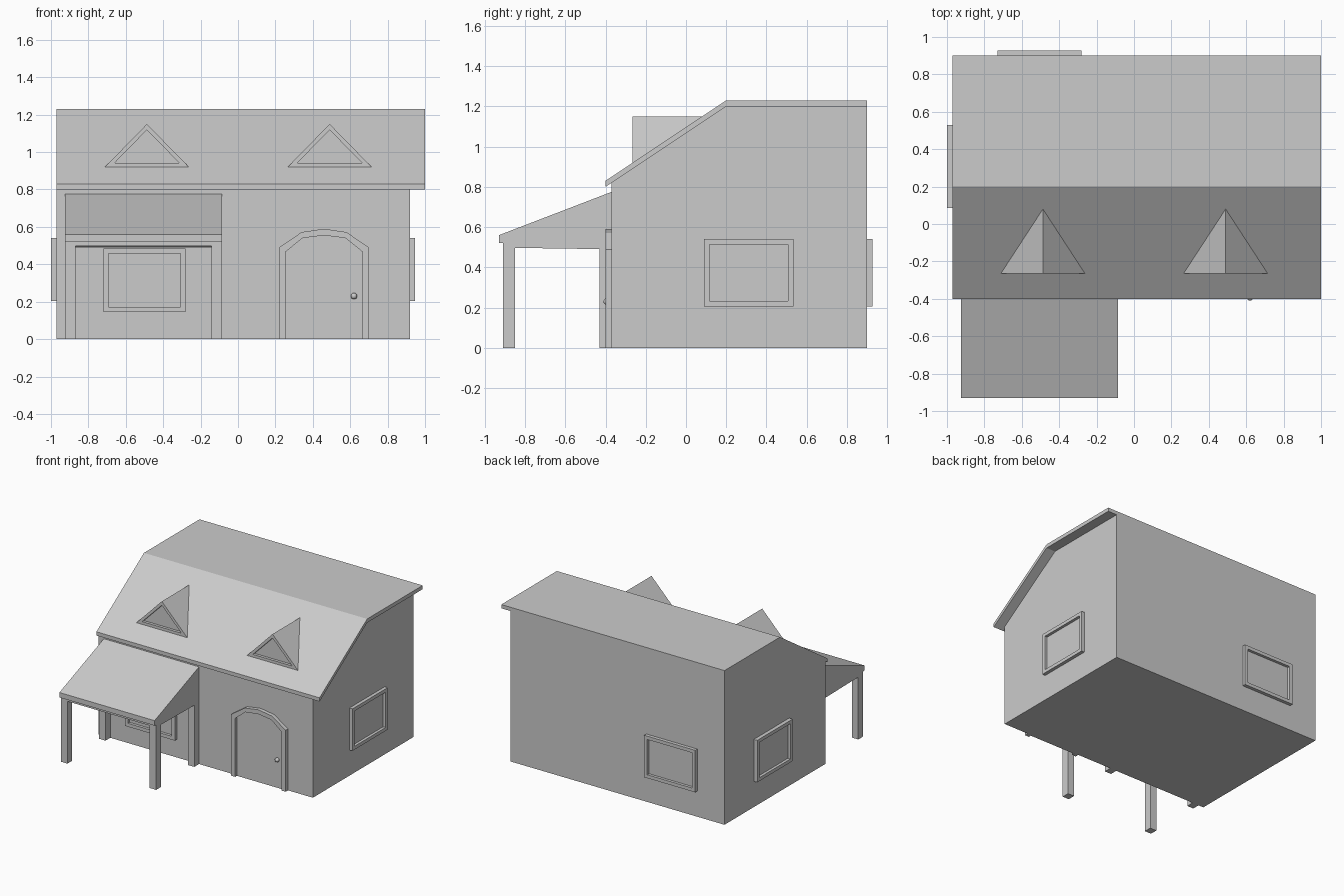
import bpy, bmesh
from mathutils import Vector

if "Cube" in bpy.data.objects:
    bpy.data.objects.remove(bpy.data.objects["Cube"])


def finish(name, bm):
    mesh = bpy.data.meshes.new(name)
    bm.to_mesh(mesh)
    bm.free()
    ob = bpy.data.objects.new(name, mesh)
    bpy.context.collection.objects.link(ob)
    return ob


def recess(bm, face, border, depth):
    """Inset a face, then sink its middle straight in."""
    bm.normal_update()
    bmesh.ops.inset_individual(bm, faces=[face], thickness=border, use_even_offset=True)
    bmesh.ops.inset_individual(bm, faces=[face], thickness=0, depth=-depth)


def prism(name, points, sweep, border=0, depth=0):
    """Extrude a flat outline by a vector; optionally recess the far face."""
    bm = bmesh.new()
    base = bm.faces.new([bm.verts.new(p) for p in points])
    top = bmesh.ops.extrude_face_region(bm, geom=[base], use_keep_orig=True)["geom"]
    bmesh.ops.translate(bm, vec=sweep,
                        verts=[v for v in top if isinstance(v, bmesh.types.BMVert)])
    bmesh.ops.recalc_face_normals(bm, faces=bm.faces)
    if border:
        bm.normal_update()
        d = Vector(sweep).normalized()
        recess(bm, max(bm.faces, key=lambda f: f.normal.dot(d)), border, depth)
    return finish(name, bm)


def side_profile(name, yz, x0, x1):
    return prism(name, [(x0, y, z) for y, z in yz], (x1 - x0, 0, 0))


def box(name, x0, x1, y0, y1, z0, z1):
    return side_profile(name, [(y0, z0), (y1, z0), (y1, z1), (y0, z1)], x0, x1)


# House body and roof slab
side_profile("walls", [(-.37, 0), (.9, 0), (.9, 1.2), (.2, 1.2), (-.37, .82)], -.97, .92)
side_profile("roof", [(-.4, .8), (-.4, .83), (.2, 1.23), (.9, 1.23), (.9, 1.2), (.2, 1.2)],
             -.97, 1.0)

# Triangular dormers running back into the roof slope
for side, cx in (("left", -.487), ("right", .49)):
    bm = bmesh.new()
    a, b, top, back = [bm.verts.new(p) for p in (
        (cx - .225, -.265, .92), (cx + .225, -.265, .92), (cx, -.265, 1.15), (cx, .08, 1.15))]
    front = bm.faces.new((a, b, top))
    bm.faces.new((b, back, top))
    bm.faces.new((a, top, back))
    recess(bm, front, .022, .022)
    finish(side + "_dormer", bm)

# Porch roof and four posts
side_profile("porch_roof", [(-.93, .52), (-.93, .56), (-.37, .775), (-.37, .49),
                            (-.85, .497), (-.91, .497), (-.91, .52)], -.925, -.085)
for side, x in (("left", -.925), ("right", -.142)):
    for end, y in (("front", -.91), ("back", -.43)):
        box(f"{end}_{side}_post", x, x + .057, y, y + .06, 0, .52)

# Framed windows on all four walls
P = .027


def window(name, face, axis, a0, a1, z0, z1, out):
    pts = [(a0, z0), (a1, z0), (a1, z1), (a0, z1)]
    if axis == "x":
        prism(name, [(face, a, z) for a, z in pts], (out, 0, 0), P, .022)
    else:
        prism(name, [(a, face, z) for a, z in pts], (0, out, 0), P, .022)


window("front_window", -.37, "y", -.72, -.28, .145, .485, -P)
window("back_window", .9, "y", -.73, -.28, .205, .54, P)
window("right_window", .92, "x", .09, .535, .205, .54, P)
window("left_window", -.97, "x", .085, .53, .205, .54, -.03)

# Arched door frame, door leaf and knob
outer = [(.22, 0), (.22, .49), (.34, .572), (.46, .59), (.58, .572), (.70, .49), (.70, 0)]
inner = [(.255, 0), (.255, .467), (.345, .54), (.46, .555), (.575, .54), (.665, .467), (.665, 0)]
prism("door_frame", [(x, -.37, z) for x, z in outer + inner[::-1]], (0, -.03, 0))
prism("door", [(x, -.37, z) for x, z in inner], (0, -.008, 0))
bpy.ops.mesh.primitive_uv_sphere_add(segments=12, ring_count=8, radius=.017,
                                     location=(.62, -.393, .23))
knob = bpy.context.object
knob.name = "door_knob"
bpy.ops.object.shade_smooth_by_angle()
